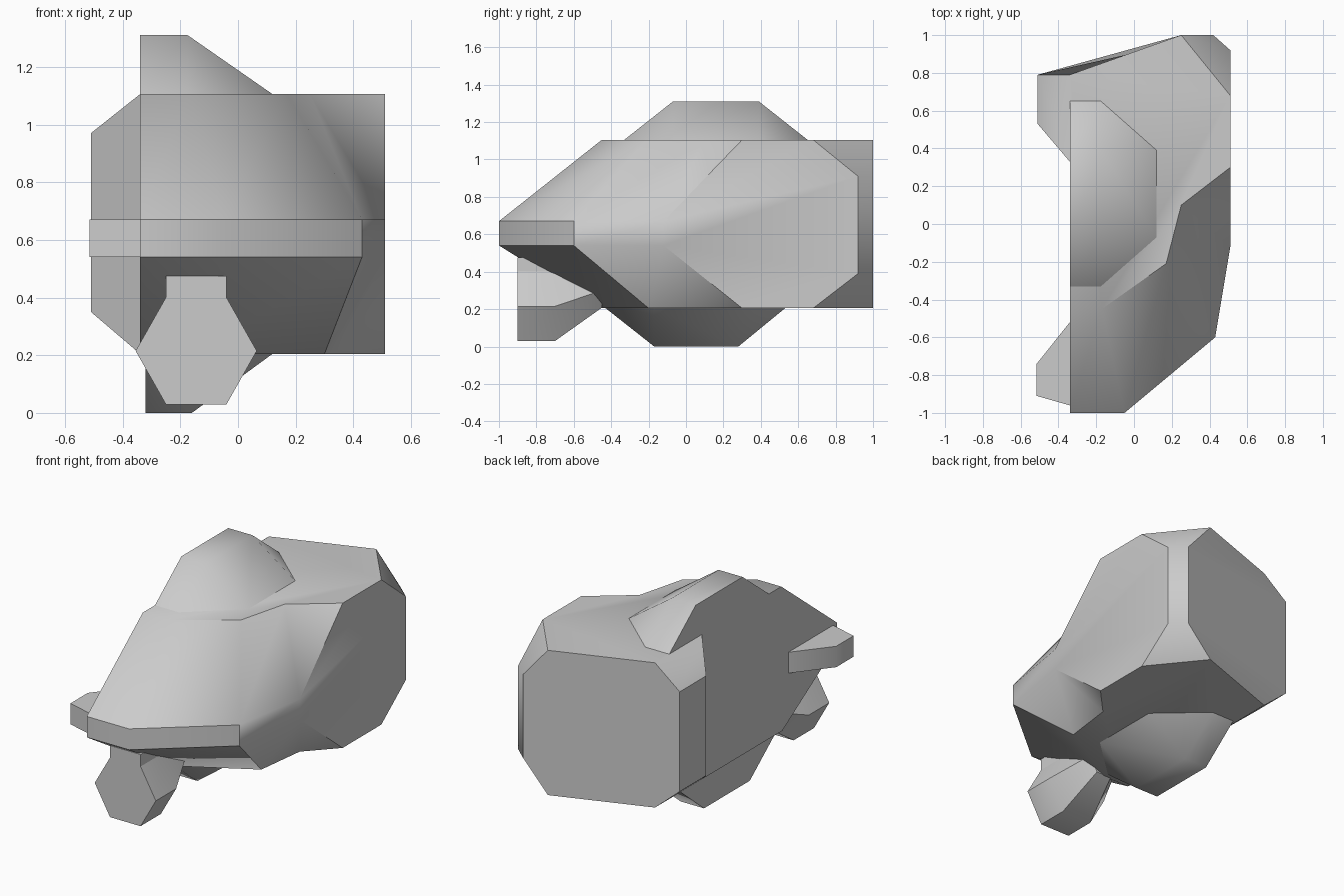
import bpy
import bmesh
import math

if "Cube" in bpy.data.objects:
    bpy.data.objects.remove(bpy.data.objects["Cube"])

grey = bpy.data.materials.new("plain_grey")
grey.use_nodes = True
COLOUR = (0.6, 0.6, 0.6, 1)
grey.diffuse_color = COLOUR
grey.node_tree.nodes["Principled BSDF"].inputs["Base Color"].default_value = COLOUR


def loft(name, rings):
    """Skin a stack of equal-length rings, cap both ends, weld repeats."""
    bm = bmesh.new()
    loops = [[bm.verts.new(p) for p in ring] for ring in rings]
    n = len(loops[0])
    for low, high in zip(loops, loops[1:]):
        for i in range(n):
            j = (i + 1) % n
            bm.faces.new((low[i], low[j], high[j], high[i]))
    bm.faces.new(loops[0][::-1])
    bm.faces.new(loops[-1])
    bmesh.ops.remove_doubles(bm, verts=bm.verts, dist=0.0005)
    bmesh.ops.dissolve_degenerate(bm, edges=bm.edges, dist=0.0005)
    bmesh.ops.recalc_face_normals(bm, faces=bm.faces)
    mesh = bpy.data.meshes.new(name)
    bm.to_mesh(mesh)
    bm.free()
    mesh.materials.append(grey)
    obj = bpy.data.objects.new(name, mesh)
    bpy.context.collection.objects.link(obj)
    bpy.ops.object.select_all(action='DESELECT')
    obj.select_set(True)
    bpy.context.view_layer.objects.active = obj
    bpy.ops.object.shade_smooth_by_angle(angle=math.radians(40))
    return obj


def flat(points, z):
    return [(x, y, z) for x, y in points]


# Main hull: flat top and bottom, wide belt, chamfered square back
back = [(.51, .30), (.51, .68), (.25, 1), (-.34, .79), (-.34, .33), (-.34, .33)]
top = [(-.34, -.45), (-.17, -.45), (.17, -.21), (.25, .10)] + back
bottom = [(-.34, -.46), (-.16, -.46), (.30, -.20), (.34, .12)] + back
belt = [(-.34, -1), (-.05, -1), (.43, -.6), (.51, -.12), (.51, -.12),
        (.51, .92), (.42, 1), (-.51, .79), (-.51, .53), (-.34, .33)]


def belt_ring(front_z, right_z, left_z):
    heights = [front_z] * 5 + [right_z] * 2 + [left_z] * 2 + [front_z]
    return [(x, y, z) for (x, y), z in zip(belt, heights)]


loft("hull", [flat(bottom, .205), belt_ring(.54, .39, .35),
              belt_ring(.67, .91, .97), flat(top, 1.105)])


# Raised fins above and below the hull, sloping off to one side
def fin(name, x0, x1, x2, y0, y1, y2, y3, base, tip):
    foot = [(x0, y0), (x1, y0), (x2, y1), (x2, y2), (x1, y3), (x0, y3)]
    crest = [(x0, y1), (x1, y1), (x1, y1), (x1, y2), (x1, y2), (x0, y2)]
    sunk = base - .03 if tip > base else base + .03
    loft(name, [flat(foot, sunk), flat(foot, base), flat(crest, tip)])


fin("top_fin", -.34, -.175, .12, -.33, -.07, .39, .65, 1.105, 1.31)
fin("bottom_fin", -.32, -.16, .12, -.43, -.17, .28, .53, .205, 0)

# Side nub level with the belt
nub = [(-.34, -.96), (-.34, -.52), (-.515, -.74), (-.515, -.91)]
loft("side_nub", [flat(nub, .54), flat(nub, .67)])


# Six-sided pod under the nose, narrowing towards the hull
def hexagon(y, size, zc):
    ring = []
    for k in range(6):
        a = math.radians(60 * k)
        ring.append((-.145 + .21 * size * math.cos(a), y,
                     zc + .214 * size * math.sin(a)))
    return ring


loft("pod", [hexagon(-.9, 1, .215), hexagon(-.7, 1, .215), hexagon(-.45, .5, .3)])

# Short stem joining the pod to the nose
stem = [(-.25, -.9), (-.04, -.9), (-.04, -.6), (-.25, -.6)]
loft("pod_stem", [flat(stem, .36), flat(stem, .475)])
